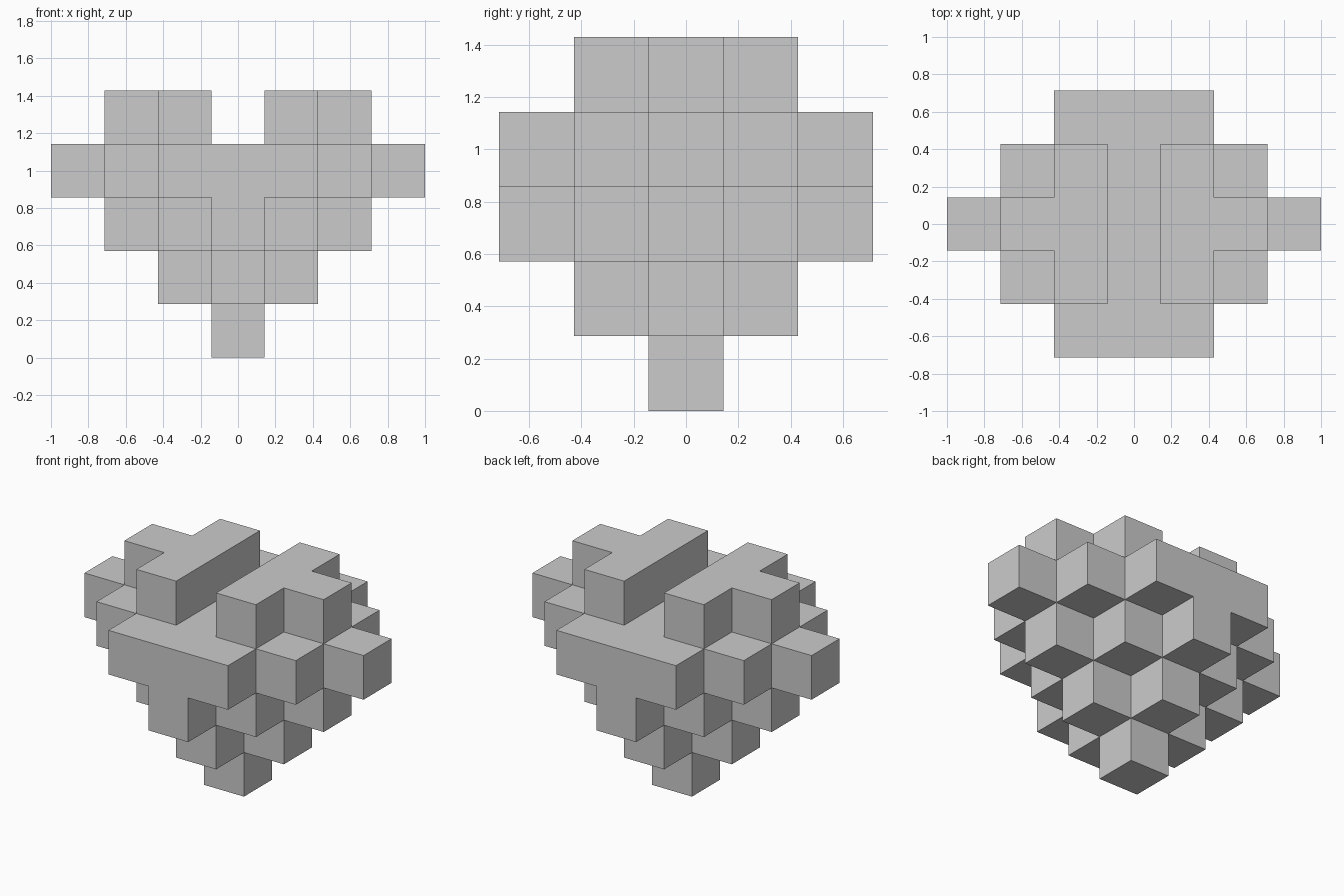
import bpy, bmesh, math
from mathutils import Vector

if "Cube" in bpy.data.objects:
    bpy.data.objects.remove(bpy.data.objects["Cube"])

U = 2 / 7  # cube size: seven cubes span the width


def filled(x, y, z):
    """Stepped diamond layers growing upward, topped by two lobes."""
    reach = abs(x) + abs(y)
    if z == 4:
        return x != 0 and reach <= 2
    return 0 <= z <= 3 and abs(y) <= 2 and reach <= z


def exposed_face(bm, cell, axis, sign):
    """Add one outward-facing square of a cube."""
    n = Vector((0, 0, 0))
    n[axis] = sign
    a = Vector((0, 0, 0))
    a[(axis + 1) % 3] = 1
    b = n.cross(a)
    centre = Vector(cell) + Vector((0, 0, 0.5)) + n / 2
    corners = [(-1, -1), (1, -1), (1, 1), (-1, 1)]
    bm.faces.new([bm.verts.new((centre + a * i / 2 + b * j / 2) * U) for i, j in corners])


# Outer skin of the cube stack
bm = bmesh.new()
for x in range(-3, 4):
    for y in range(-2, 3):
        for z in range(5):
            if not filled(x, y, z):
                continue
            for axis in range(3):
                for sign in (-1, 1):
                    near = [x, y, z]
                    near[axis] += sign
                    if not filled(*near):
                        exposed_face(bm, (x, y, z), axis, sign)

# Weld the squares and merge coplanar neighbours
bmesh.ops.remove_doubles(bm, verts=bm.verts, dist=0.001)
bmesh.ops.dissolve_limit(bm, angle_limit=math.radians(1), verts=bm.verts, edges=bm.edges)

mesh = bpy.data.meshes.new("block_heart")
bm.to_mesh(mesh)
bm.free()
bpy.context.collection.objects.link(bpy.data.objects.new("block_heart", mesh))
